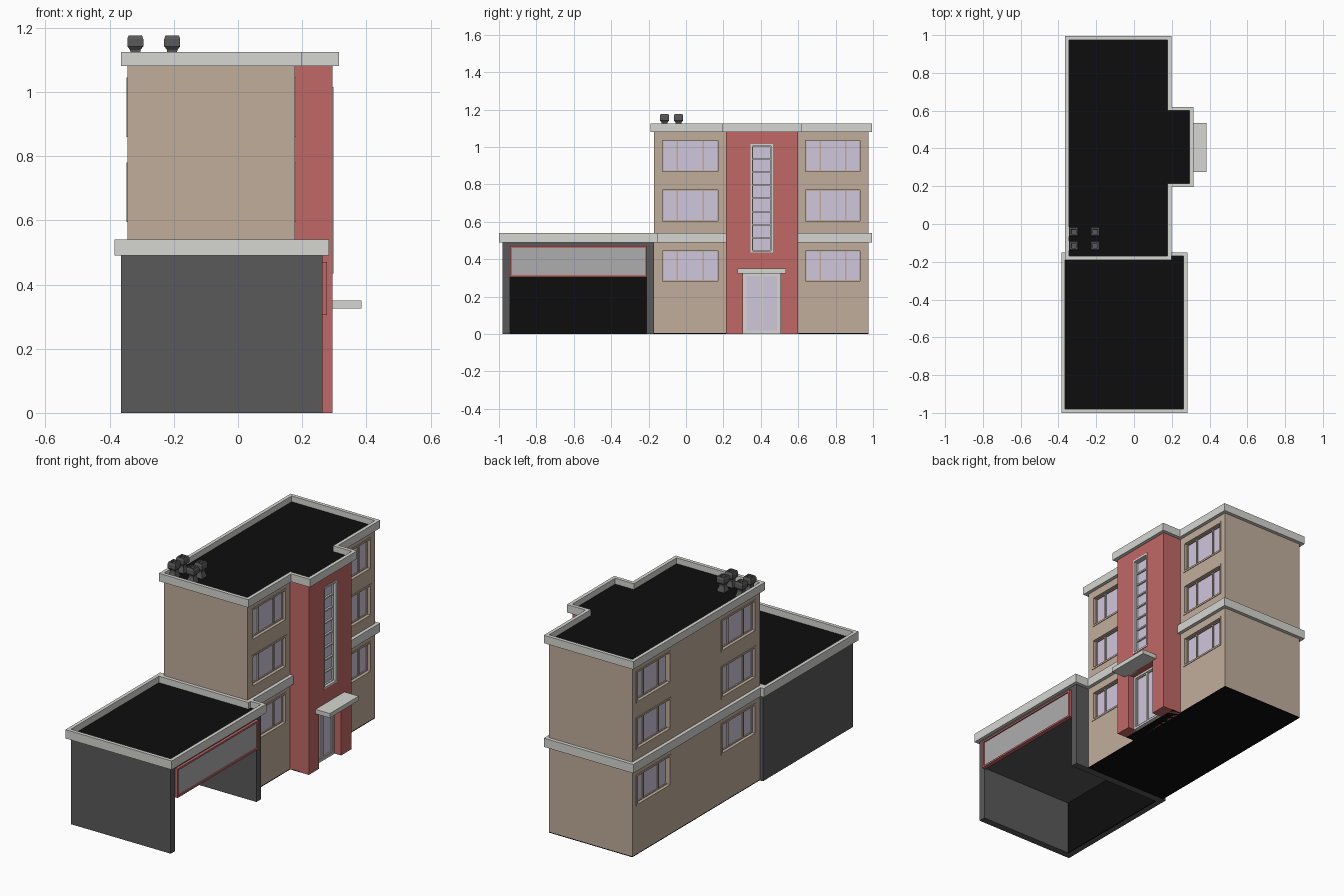
import bpy, bmesh

if "Cube" in bpy.data.objects:
    bpy.data.objects.remove(bpy.data.objects["Cube"])

def material(name, rgb):
    m = bpy.data.materials.new(name)
    m.diffuse_color = (*rgb, 1)
    m.use_nodes = True
    m.node_tree.nodes["Principled BSDF"].inputs["Base Color"].default_value = m.diffuse_color
    return m

BEIGE = material("beige_wall", (0.53, 0.42, 0.33))
RED = material("red_wall", (0.53, 0.14, 0.13))
TRIM = material("light_trim", (0.67, 0.67, 0.64))
DARK = material("dark_grey", (0.10, 0.10, 0.10))
BLACK = material("black", (0.004, 0.004, 0.004))
GLASS = material("pale_glass", (0.63, 0.57, 0.72))
PANEL = material("sign_grey", (0.42, 0.42, 0.42))

def finish(name, bm, mat):
    bmesh.ops.recalc_face_normals(bm, faces=bm.faces)
    me = bpy.data.meshes.new(name)
    bm.to_mesh(me)
    bm.free()
    ob = bpy.data.objects.new(name, me)
    bpy.context.collection.objects.link(ob)
    if mat:
        me.materials.append(mat)
    return ob

def boxes(name, items, mat):
    """One object from boxes given as (x0, x1, y0, y1, z0, z1)."""
    bm = bmesh.new()
    for x0, x1, y0, y1, z0, z1 in items:
        for v in bmesh.ops.create_cube(bm, size=1)["verts"]:
            v.co = (x1 if v.co.x > 0 else x0, y1 if v.co.y > 0 else y0,
                    z1 if v.co.z > 0 else z0)
    return finish(name, bm, mat)

def cut(ob, items):
    cutter = boxes(ob.name + "_cutter", items, None)
    cutter.hide_render = True
    mod = ob.modifiers.new("openings", "BOOLEAN")
    mod.object, mod.operation, mod.solver = cutter, "DIFFERENCE", "EXACT"
    bpy.context.view_layer.objects.active = ob
    bpy.ops.object.modifier_apply(modifier=mod.name)
    bpy.data.objects.remove(cutter)

def frame(x0, x1, y0, y1, z0, z1, t):
    return [(x0, x1, y0, y0 + t, z0, z1), (x0, x1, y1 - t, y1, z0, z1),
            (x0, x1, y0 + t, y1 - t, z0, z0 + t), (x0, x1, y0 + t, y1 - t, z1 - t, z1)]

def offset(pts, d):
    """Push a counter-clockwise right-angled outline outwards."""
    out, n = [], len(pts)
    for i, (x, y) in enumerate(pts):
        dx = dy = 0
        for a, b in ((pts[i - 1], (x, y)), ((x, y), pts[(i + 1) % n])):
            ex, ey = b[0] - a[0], b[1] - a[1]
            l = abs(ex) + abs(ey)
            dx += ey / l * d
            dy -= ex / l * d
        out.append((x + dx, y + dy))
    return out

def cornice(name, pts, z0, z1, d=0.02):
    bm = bmesh.new()
    outer = offset(pts, d)
    loops = [[bm.verts.new((x, y, z)) for x, y in p]
             for p, z in ((outer, z0), (outer, z1), (pts, z1), (pts, z0))]
    n = len(pts)
    for k in range(4):
        a, b = loops[k], loops[(k + 1) % 4]
        for i in range(n):
            j = (i + 1) % n
            bm.faces.new((a[i], a[j], b[j], b[i]))
    return finish(name, bm, TRIM)

def roof(name, pts, z):
    bm = bmesh.new()
    bm.faces.new([bm.verts.new((x, y, z)) for x, y in pts])
    return finish(name, bm, BLACK)

def rect(x0, x1, y0, y1):
    return [(x0, y0), (x1, y0), (x1, y1), (x0, y1)]

XL, XR, XT = -0.345, 0.178, 0.295      # left wall, right wall, tower face
YF, YB = -0.17, 0.975

# Main block with three floors of windows on both long sides
walls = boxes("main_walls", [(XL, XR, YF, YB, 0.005, 1.085)], BEIGE)
boxes("base_slab", [(XL, XR, YF, YB, 0, 0.005), (XR, 0.235, 0.215, 0.6, 0, 0.005)], BLACK)
windows = [(s, y0, y1, z0, z1) for s in (-1, 1)
           for y0, y1 in ((-0.135, 0.18), (0.63, 0.94))
           for z0, z1 in ((0.275, 0.455), (0.595, 0.78), (0.86, 1.045))]
holes, surrounds, panes, sashes = [], [], [], []
for s, y0, y1, z0, z1 in windows:
    wall = XR if s > 0 else XL
    def span(a, b):
        return tuple(sorted((wall + s * a, wall + s * b)))
    holes.append((*span(-0.03, 0.05), y0, y1, z0, z1))
    surrounds += frame(*span(-0.03, 0.003), y0, y1, z0, z1, 0.01)
    w = y1 - y0
    edges = [y0 + 0.01, y0 + 0.28 * w, y0 + 0.72 * w, y1 - 0.01]
    for a, b in zip(edges, edges[1:]):
        sashes += frame(*span(-0.03, -0.015), a, b, z0 + 0.01, z1 - 0.01, 0.004)
    panes.append((*span(-0.031, -0.022), y0 + 0.01, y1 - 0.01, z0 + 0.01, z1 - 0.01))
cut(walls, holes)
boxes("window_surrounds", surrounds, BEIGE)
boxes("window_sashes", sashes, BEIGE)
boxes("window_glass", panes, GLASS)

# Red stair tower with tall window and recessed entrance
tower = boxes("stair_tower", [(XR - 0.01, XT, 0.215, 0.6, 0, 1.085)], RED)
cut(tower, [(XT - 0.03, 0.4, 0.345, 0.465, 0.435, 1.015),
            (0.235, 0.4, 0.305, 0.505, -0.1, 0.325)])
bars = frame(XT - 0.03, XT + 0.003, 0.345, 0.465, 0.435, 1.015, 0.01)
step = 0.56 / 8
for i in range(8):
    z = 0.445 + i * step
    bars += frame(XT - 0.03, XT - 0.012, 0.355, 0.455, z, z + step, 0.004)
boxes("tower_window_frame", bars, TRIM)
boxes("tower_window_glass", [(XT - 0.031, XT - 0.022, 0.355, 0.455, 0.445, 1.005)], GLASS)
boxes("door_frame", frame(0.23, 0.255, 0.305, 0.505, 0, 0.325, 0.012)
      + frame(0.235, 0.25, 0.317, 0.405, 0.012, 0.313, 0.006)
      + frame(0.235, 0.25, 0.405, 0.493, 0.012, 0.313, 0.006), TRIM)
boxes("door_glass", [(0.233, 0.243, 0.317, 0.493, 0.012, 0.313)], GLASS)
boxes("entrance_canopy", [(0.285, 0.385, 0.275, 0.535, 0.325, 0.35)], TRIM)

# Roof, parapet and floor band
plan = [(XL, YF), (XR, YF), (XR, 0.215), (XT, 0.215), (XT, 0.6), (XR, 0.6), (XR, YB), (XL, YB)]
cornice("main_parapet", plan, 1.08, 1.125)
roof("main_roof", plan, 1.092)
cornice("floor_band", rect(XL, XR, YF, YB), 0.49, 0.54)

# Garage, open below and at the right
garage = boxes("garage_walls", [(-0.365, 0.263, -0.98, YF, 0, 0.495)], DARK)
cut(garage, [(-0.33, 0.4, -0.94, -0.21, -0.1, 0.31)])
boxes("garage_back_lining", [(-0.332, -0.325, -0.94, -0.21, 0, 0.31)], BLACK)
plan = rect(-0.365, 0.263, -0.98, YF)
cornice("garage_parapet", plan, 0.49, 0.54)
roof("garage_roof", plan, 0.503)

# Blank sign board over the garage opening
boxes("sign_frame", frame(0.255, 0.278, -0.94, -0.21, 0.305, 0.47, 0.01), RED)
boxes("sign_panel", [(0.255, 0.271, -0.93, -0.22, 0.315, 0.46)], PANEL)

# Four roof vents lofted from square rings
bm = bmesh.new()
profile = [(0.024, 1.09), (0.015, 1.12), (0.016, 1.131), (0.025, 1.142), (0.025, 1.165),
           (0.021, 1.176), (0.013, 1.176), (0.012, 1.168)]
for cx in (-0.32, -0.205):
    for cy in (-0.115, -0.04):
        rings = [[bm.verts.new((x, y, z)) for x, y in rect(cx - r, cx + r, cy - r, cy + r)]
                 for r, z in profile]
        for a, b in zip(rings, rings[1:]):
            for i in range(4):
                j = (i + 1) % 4
                bm.faces.new((a[i], a[j], b[j], b[i]))
        bm.faces.new(rings[0][::-1])
        bm.faces.new(rings[-1])
finish("roof_vents", bm, DARK)
